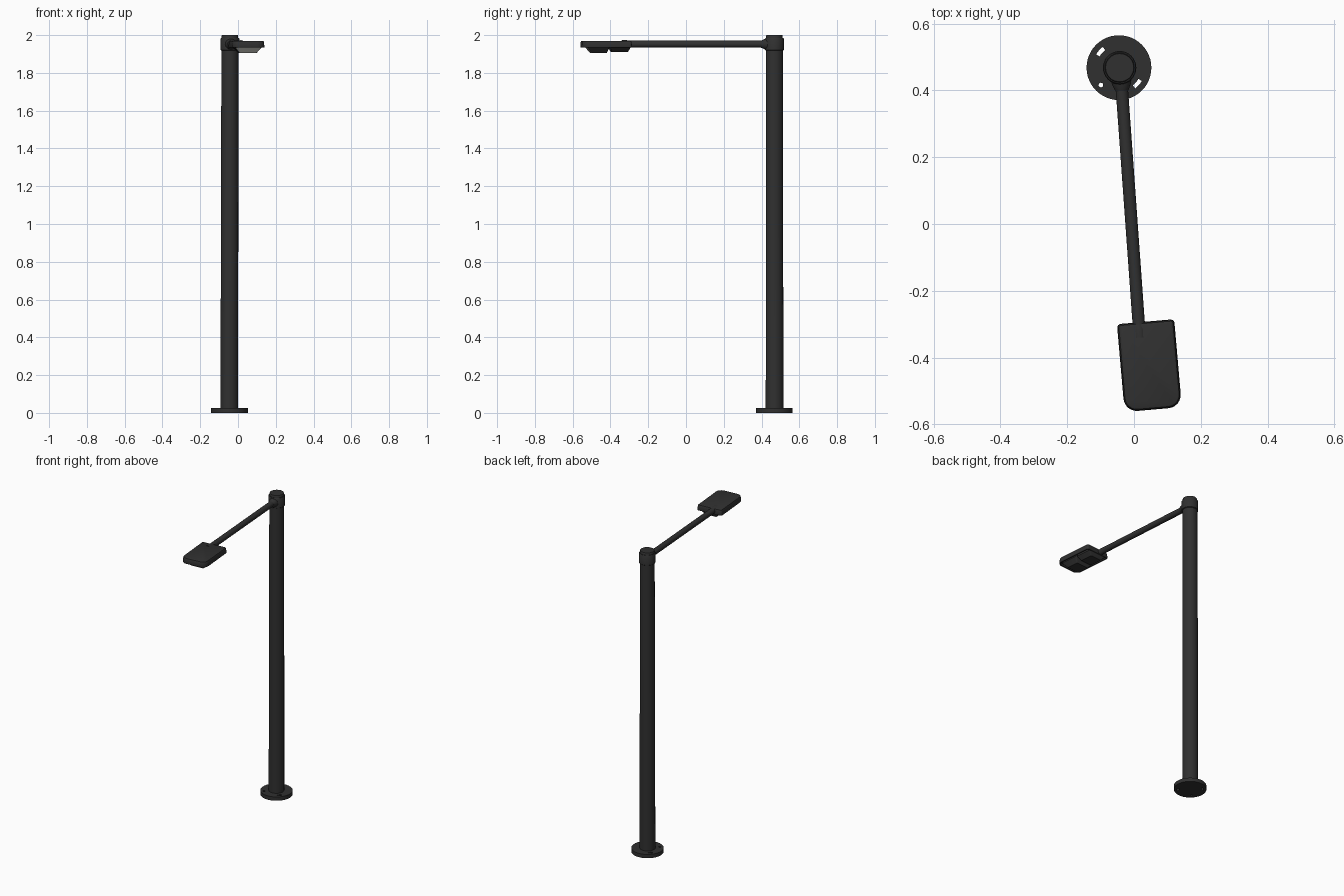
import bpy, bmesh
from math import sin, cos, pi, radians
from mathutils import Vector, Matrix

if "Cube" in bpy.data.objects:
    bpy.data.objects.remove(bpy.data.objects["Cube"], do_unlink=True)


def material(name, rgb):
    m = bpy.data.materials.new(name)
    m.use_nodes = True
    m.diffuse_color = (*rgb, 1)
    m.node_tree.nodes["Principled BSDF"].inputs["Base Color"].default_value = (*rgb, 1)
    return m


charcoal = material("charcoal", (0.03, 0.03, 0.03))
lens_grey = material("lens grey", (0.45, 0.45, 0.41))


def finish(bm, name, mats=(charcoal,), matrix=Matrix()):
    bmesh.ops.recalc_face_normals(bm, faces=bm.faces)
    mesh = bpy.data.meshes.new(name)
    bm.to_mesh(mesh)
    bm.free()
    for m in mats:
        mesh.materials.append(m)
    ob = bpy.data.objects.new(name, mesh)
    bpy.context.collection.objects.link(ob)
    ob.matrix_world = matrix
    smooth(ob)
    return ob


def smooth(ob):
    bpy.ops.object.select_all(action="DESELECT")
    ob.select_set(True)
    bpy.context.view_layer.objects.active = ob
    bpy.ops.object.shade_smooth_by_angle(angle=radians(35))


def skin(bm, loops):
    """Bridge equal point loops and cap both ends."""
    rings = [[bm.verts.new(p) for p in loop] for loop in loops]
    n = len(rings[0])
    for a, b in zip(rings, rings[1:]):
        for i in range(n):
            bm.faces.new((a[i], a[(i + 1) % n], b[(i + 1) % n], b[i]))
    bm.faces.new(rings[0])
    bm.faces.new(rings[-1])


def tube(name, start, end, profile, sides=32):
    """Round part along an axis; profile is (fraction, radius)."""
    start, end = Vector(start), Vector(end)
    axis = end - start
    turn = axis.to_track_quat("Z", "Y").to_matrix()
    bm = bmesh.new()
    skin(bm, [[start + axis * f + turn @ Vector((r * cos(2 * pi * i / sides), r * sin(2 * pi * i / sides), 0))
               for i in range(sides)] for f, r in profile])
    return finish(bm, name)


def rounded(w, back, front, r_back, r_front, z, inset=0):
    """Rectangle outline with separate corner radii at back and front."""
    pts = []
    h = w / 2 - inset
    for sx, y, r, a0 in ((1, back - inset, r_back, 0), (-1, back - inset, r_back, 90),
                         (-1, front + inset, r_front, 180), (1, front + inset, r_front, 270)):
        sy = 1 if a0 < 180 else -1
        r = max(r - inset, 0.003)
        for k in range(7):
            a = radians(a0 + k * 15)
            pts.append((sx * (h - r) + r * cos(a), y - sy * r + r * sin(a), z))
    return pts


PX, PY = -0.043, 0.468

# Base flange with two curved slots and a bolt hole
curve = bpy.data.curves.new("base_flange", "CURVE")
curve.dimensions = "2D"
curve.fill_mode = "BOTH"
curve.extrude = 0.0125


def outline(points):
    s = curve.splines.new("POLY")
    s.points.add(len(points) - 1)
    for p, (x, y) in zip(s.points, points):
        p.co = (x, y, 0, 1)
    s.use_cyclic_u = True


def ring(cx, cy, r, n):
    return [(cx + r * cos(2 * pi * i / n), cy + r * sin(2 * pi * i / n)) for i in range(n)]


def slot(mid, half, r, w):
    pts = []
    for base, step in ((r + w, 1), (r - w, -1)):
        for k in range(9):
            a = radians(mid + step * half * (k / 4 - 1))
            pts.append((base * cos(a), base * sin(a)))
    return pts


outline(ring(0, 0, 0.097, 48))
outline(slot(139, 11, 0.073, 0.006))
outline(slot(319, 11, 0.073, 0.006))
outline(ring(-0.054, -0.052, 0.007, 16))
flange = bpy.data.objects.new("base_flange", curve)
bpy.context.collection.objects.link(flange)
flange.location = (PX - 0.002, PY, 0.0125)
curve.materials.append(charcoal)
bpy.ops.object.select_all(action="DESELECT")
flange.select_set(True)
bpy.context.view_layer.objects.active = flange
bpy.ops.object.convert(target="MESH")
smooth(flange)

# Pole, collar and cap
tube("pole", (PX - 0.003, PY + 0.001, 0.005), (PX, PY, 1.93), [(0, 0.047), (1, 0.045)])
tube("collar", (PX, PY, 1.918), (PX, PY, 1.985),
     [(0, 0.046), (0.05, 0.05), (0.93, 0.05), (1, 0.047)])
tube("top_cap", (PX, PY, 1.98), (PX, PY, 2.0), [(0, 0.044), (0.85, 0.044), (1, 0.042)])

# Arm with its boss at the collar
ARM_Z = 1.952
arm_start, arm_end = Vector((PX + 0.002, PY, ARM_Z)), Vector((0.015, -0.31, ARM_Z))
along = (arm_end - arm_start).normalized()
tube("arm", arm_start, arm_end, [(0, 0.0185), (1, 0.0185)], 24)
tube("arm_boss", arm_start + along * 0.03, arm_start + along * 0.07,
     [(0, 0.032), (0.5, 0.028), (1, 0.019)], 24)
tube("arm_socket", arm_end - along * 0.012, arm_end + along * 0.03,
     [(0, 0.018), (0.4, 0.021), (1, 0.021)], 24)

# Lamp housing with a shallow recess underneath
place = Matrix.Translation((0.046, -0.423, 0)) @ Matrix.Rotation(radians(5), 4, "Z")
W, B, F = 0.172, 0.131, -0.133
bm = bmesh.new()
skin(bm, [rounded(W, B, F, 0.012, 0.04, z, i) for z, i in
          ((1.945, 0.012), (1.934, 0.009), (1.934, 0.001), (1.938, 0),
           (1.962, 0.002), (1.968, 0.005), (1.97, 0.010))])
finish(bm, "lamp_housing", matrix=place)


# Tapered blocks under the housing; the forward slope of the front one is the lens
def block(name, back, front, w, bottom, front_slope, lens):
    bm = bmesh.new()
    skin(bm, [rounded(w, back, front, 0.008, 0.008, 1.95),
              rounded(w, back, front, 0.008, 0.008, 1.934),
              rounded(w - 0.05, back - 0.012, front + front_slope, 0.008, 0.008, bottom)])
    bm.normal_update()
    bmesh.ops.recalc_face_normals(bm, faces=bm.faces)
    for f in bm.faces:
        if lens and f.normal.y < -0.4:
            f.material_index = 1
    finish(bm, name, (charcoal, lens_grey), place)


block("front_lens_block", 0.012, -0.105, 0.14, 1.904, 0.024, True)
block("rear_gear_block", 0.125, 0.016, 0.13, 1.910, 0.012, False)
